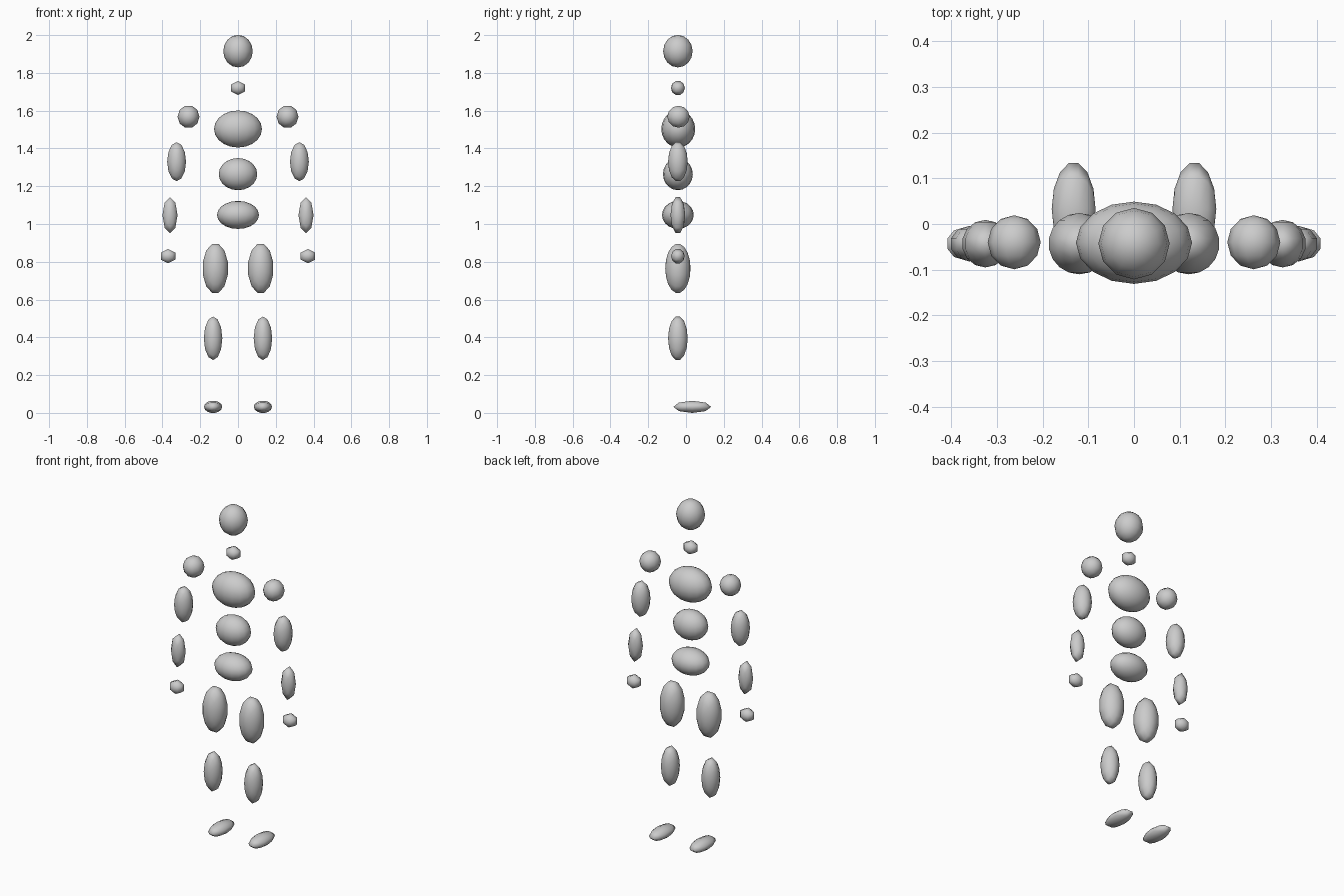
import bpy, bmesh, math
from mathutils import Matrix

if "Cube" in bpy.data.objects:
    bpy.data.objects.remove(bpy.data.objects["Cube"])

grey = bpy.data.materials.new("plain_grey")
grey.diffuse_color = (0.6, 0.6, 0.6, 1.0)
grey.use_nodes = True
grey.node_tree.nodes["Principled BSDF"].inputs["Base Color"].default_value = grey.diffuse_color

CY = -0.043  # depth of the body's centre line

# Direction of the poles of each ball
POLES = {
    "z": Matrix.Identity(4),
    "y": Matrix.Rotation(math.pi / 2, 4, "X"),
    "x": Matrix.Rotation(math.pi / 2, 4, "Y"),
}


def ball(name, centre, radii, segments, rings, pole="z", turn=0.0):
    """Low-poly smooth ellipsoid; turn rotates the facets about the pole."""
    bm = bmesh.new()
    bmesh.ops.create_uvsphere(bm, u_segments=segments, v_segments=rings, radius=1)
    bm.transform(POLES[pole] @ Matrix.Rotation(turn, 4, "Z"))
    # fit the facets exactly to the wanted radii
    for axis in range(3):
        reach = max(abs(v.co[axis]) for v in bm.verts)
        for v in bm.verts:
            v.co[axis] *= radii[axis] / reach
    for v in bm.verts:
        v.co += Matrix.Translation(centre).translation
    for f in bm.faces:
        f.smooth = True
    mesh = bpy.data.meshes.new(name)
    bm.to_mesh(mesh)
    bm.free()
    mesh.materials.append(grey)
    obj = bpy.data.objects.new(name, mesh)
    bpy.context.collection.objects.link(obj)
    return obj


# Head, neck and trunk
ball("head", (0, CY, 1.915), (0.078, 0.078, 0.086), 12, 8)
ball("neck", (0, CY, 1.72), (0.037, 0.037, 0.037), 6, 5, "y")
ball("chest", (0, CY + 0.002, 1.503), (0.127, 0.09, 0.098), 16, 10)
ball("belly", (0, CY, 1.264), (0.102, 0.079, 0.085), 16, 10)
ball("pelvis", (0, CY, 1.048), (0.111, 0.084, 0.074), 16, 10)

# Arms and legs, one of each per side
for side, s in (("left", -1), ("right", 1)):
    ball(side + "_shoulder", (s * 0.262, CY + 0.003, 1.568),
         (0.058, 0.059, 0.058), 10, 6, "y", math.radians(18))
    ball(side + "_upper_arm", (s * 0.325, CY, 1.33),
         (0.05, 0.052, 0.103), 12, 7, "y")
    ball(side + "_forearm", (s * 0.36, CY, 1.047),
         (0.04, 0.039, 0.095), 8, 5, "y")
    ball(side + "_hand", (s * 0.37, CY, 0.83),
         (0.038, 0.036, 0.038), 6, 5, "y")
    ball(side + "_thigh", (s * 0.12, CY, 0.765),
         (0.066, 0.067, 0.129), 12, 9, "y", math.radians(15))
    ball(side + "_shin", (s * 0.132, CY, 0.395),
         (0.049, 0.052, 0.115), 12, 7, "y")
    ball(side + "_foot", (s * 0.132, 0.033, 0.032),
         (0.048, 0.1, 0.032), 8, 7, "x")
